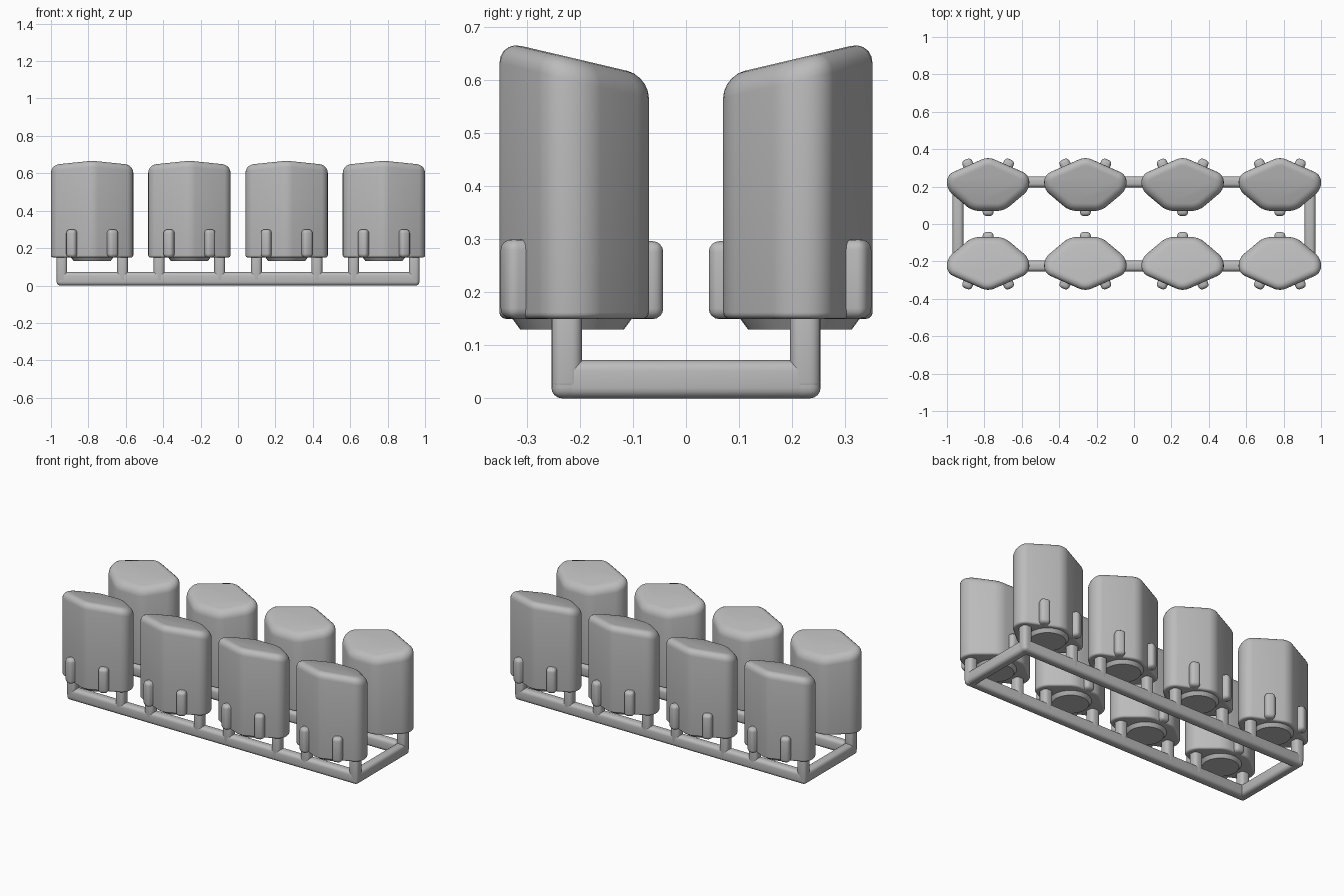
import bpy, bmesh, math
from mathutils import Matrix, Vector

if "Cube" in bpy.data.objects:
    bpy.data.objects.remove(bpy.data.objects["Cube"], do_unlink=True)

grey = bpy.data.materials.new("plain_grey")
grey.use_nodes = True
grey.diffuse_color = (0.5, 0.5, 0.5, 1)
grey.node_tree.nodes["Principled BSDF"].inputs["Base Color"].default_value = (0.5, 0.5, 0.5, 1)


def finish(name, bm):
    """Turn a bmesh into a smooth-shaded object."""
    bmesh.ops.recalc_face_normals(bm, faces=bm.faces)
    mesh = bpy.data.meshes.new(name)
    bm.to_mesh(mesh)
    bm.free()
    mesh.materials.append(grey)
    obj = bpy.data.objects.new(name, mesh)
    bpy.context.collection.objects.link(obj)
    bpy.ops.object.select_all(action="DESELECT")
    obj.select_set(True)
    bpy.context.view_layer.objects.active = obj
    bpy.ops.object.shade_smooth_by_angle(angle=math.radians(35))
    return obj


def rounded_box(name, center, size, radius, turn=0):
    bm = bmesh.new()
    bmesh.ops.create_cube(bm, size=1, matrix=Matrix.Diagonal((*size, 1)))
    bmesh.ops.bevel(bm, geom=bm.edges[:], offset=radius, segments=4,
                    profile=0.5, affect="EDGES", clamp_overlap=True)
    bm.transform(Matrix.Translation(center) @ Matrix.Rotation(turn, 4, "Z"))
    return finish(name, bm)


# Pod outline: outer ridge, short flat ends, narrow inner face
half = [(0.22, -0.263), (0.22, -0.183), (0.085, -0.07)]
outline = [(0, -0.36)] + half + [(-x, y) for x, y in reversed(half)]


def pod_shell(name, cx, side):
    bm = bmesh.new()
    low = [bm.verts.new((x, y, 0.15)) for x, y in outline]
    # The top slopes down towards the middle of the model
    high = [bm.verts.new((x, y, 0.592 - 0.235 * y)) for x, y in outline]
    n = len(outline)
    bm.faces.new(low)
    bm.faces.new(high)
    for i in range(n):
        j = (i + 1) % n
        bm.faces.new((low[i], low[j], high[j], high[i]))
    bmesh.ops.recalc_face_normals(bm, faces=bm.faces)

    # Round the upright corners, then the rims
    upright = [e for e in bm.edges if abs(e.verts[0].co.z - e.verts[1].co.z) > 0.3]
    bmesh.ops.bevel(bm, geom=upright, offset=0.034, segments=4, profile=0.5, affect="EDGES")
    for top, radius in ((True, 0.042), (False, 0.012)):
        cap = (max if top else min)(bm.faces, key=lambda f: f.calc_center_median().z)
        bmesh.ops.bevel(bm, geom=cap.edges[:], offset=radius, segments=5,
                        profile=0.5, affect="EDGES", clamp_overlap=False)
    bm.transform(Matrix.Translation((cx, 0, 0)) @ Matrix.Diagonal((1, -side, 1, 1)))
    finish(name, bm)


def pod_base(name, cx, side):
    bm = bmesh.new()
    bmesh.ops.create_cone(bm, cap_ends=True, segments=32, radius1=0.098, radius2=0.12,
                          depth=0.03, matrix=Matrix.Translation((cx, side * 0.215, 0.145)))
    finish(name, bm)


# Two rows of four pods, mirrored about the long centre line
for side, row in ((-1, "front"), (1, "back")):
    for k in range(4):
        cx = -0.78 + 0.52 * k
        tag = f"{row}_{k + 1}"
        pod_shell("pod_" + tag, cx, side)
        pod_base("pod_base_" + tag, cx, side)
        rounded_box("inner_clip_" + tag, (cx, side * 0.083, 0.223), (0.058, 0.08, 0.147), 0.02)
        for s in (-1, 1):
            rounded_box("outer_clip_" + tag, (cx + s * 0.102, side * 0.306, 0.225),
                        (0.056, 0.085, 0.15), 0.02, -s * side * 0.41)
            rounded_box("leg_" + tag, (cx + s * 0.162, side * 0.225, 0.1),
                        (0.058, 0.058, 0.18), 0.02)
    # Long bars of the frame
    rounded_box("long_bar_" + row, (0, side * 0.225, 0.036), (1.94, 0.058, 0.072), 0.02)

# Short end bars of the frame
for s, end in ((-1, "right"), (1, "left")):
    rounded_box("end_bar_" + end, (s * 0.941, 0, 0.036), (0.058, 0.508, 0.072), 0.02)
